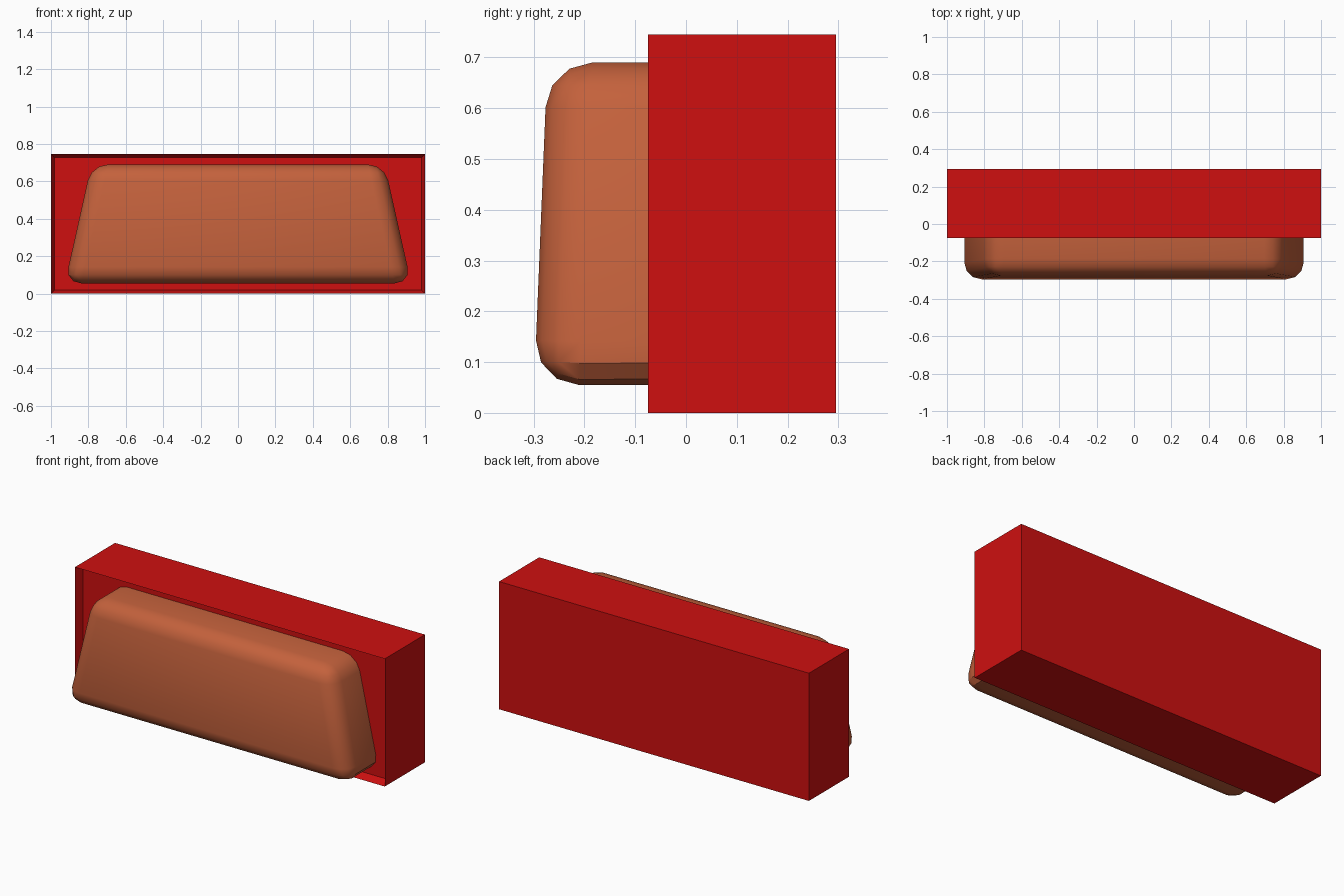
import bpy, bmesh

if "Cube" in bpy.data.objects:
    bpy.data.objects.remove(bpy.data.objects["Cube"])

def material(name, rgb):
    m = bpy.data.materials.new(name)
    m.diffuse_color = (*rgb, 1)
    m.use_nodes = True
    m.node_tree.nodes["Principled BSDF"].inputs["Base Color"].default_value = m.diffuse_color
    return m

def hexahedron(bm, front, back):
    # front and back quads run the same way round
    f = [bm.verts.new(p) for p in front]
    b = [bm.verts.new(p) for p in back]
    bm.faces.new(f)
    bm.faces.new(b[::-1])
    for i in range(4):
        j = (i + 1) % 4
        bm.faces.new((f[j], f[i], b[i], b[j]))
    bmesh.ops.recalc_face_normals(bm, faces=bm.faces)

def finish(bm, name, mat):
    me = bpy.data.meshes.new(name)
    bm.to_mesh(me)
    bm.free()
    ob = bpy.data.objects.new(name, me)
    bpy.context.collection.objects.link(ob)
    me.materials.append(mat)
    return ob

def quad(w_low, w_high, z0, z1, y0, y1):
    return [(-w_low, y0, z0), (w_low, y0, z0), (w_high, y1, z1), (-w_high, y1, z1)]

# housing with a thin rim and shallow recess in its front
H = 0.745
bm = bmesh.new()
hexahedron(bm, quad(1, 1, 0, H, -0.075, -0.075), quad(1, 1, 0, H, 0.295, 0.295))
front = [f for f in bm.faces if f.normal.y < -0.9]
bmesh.ops.inset_region(bm, faces=front, thickness=0.026)
bmesh.ops.translate(bm, verts=front[0].verts, vec=(0, 0.05, 0))
finish(bm, "housing", material("red", (0.62, 0.005, 0.005)))

# rounded wedge cushion: all edges but the back ring are bevelled
BACK = -0.025
bm = bmesh.new()
hexahedron(bm, quad(0.926, 0.784, 0.055, 0.69, -0.299, -0.273),
           quad(0.926, 0.784, 0.055, 0.69, BACK, BACK))
edges = [e for e in bm.edges if min(v.co.y for v in e.verts) < BACK - 0.01]
bmesh.ops.bevel(bm, geom=edges, offset=0.088, offset_type='OFFSET', segments=3,
                profile=0.5, affect='EDGES', clamp_overlap=True)
cushion = finish(bm, "front_cushion", material("terracotta", (0.55, 0.12, 0.045)))
bpy.context.view_layer.objects.active = cushion
cushion.select_set(True)
bpy.ops.object.shade_smooth_by_angle(angle=0.6)
